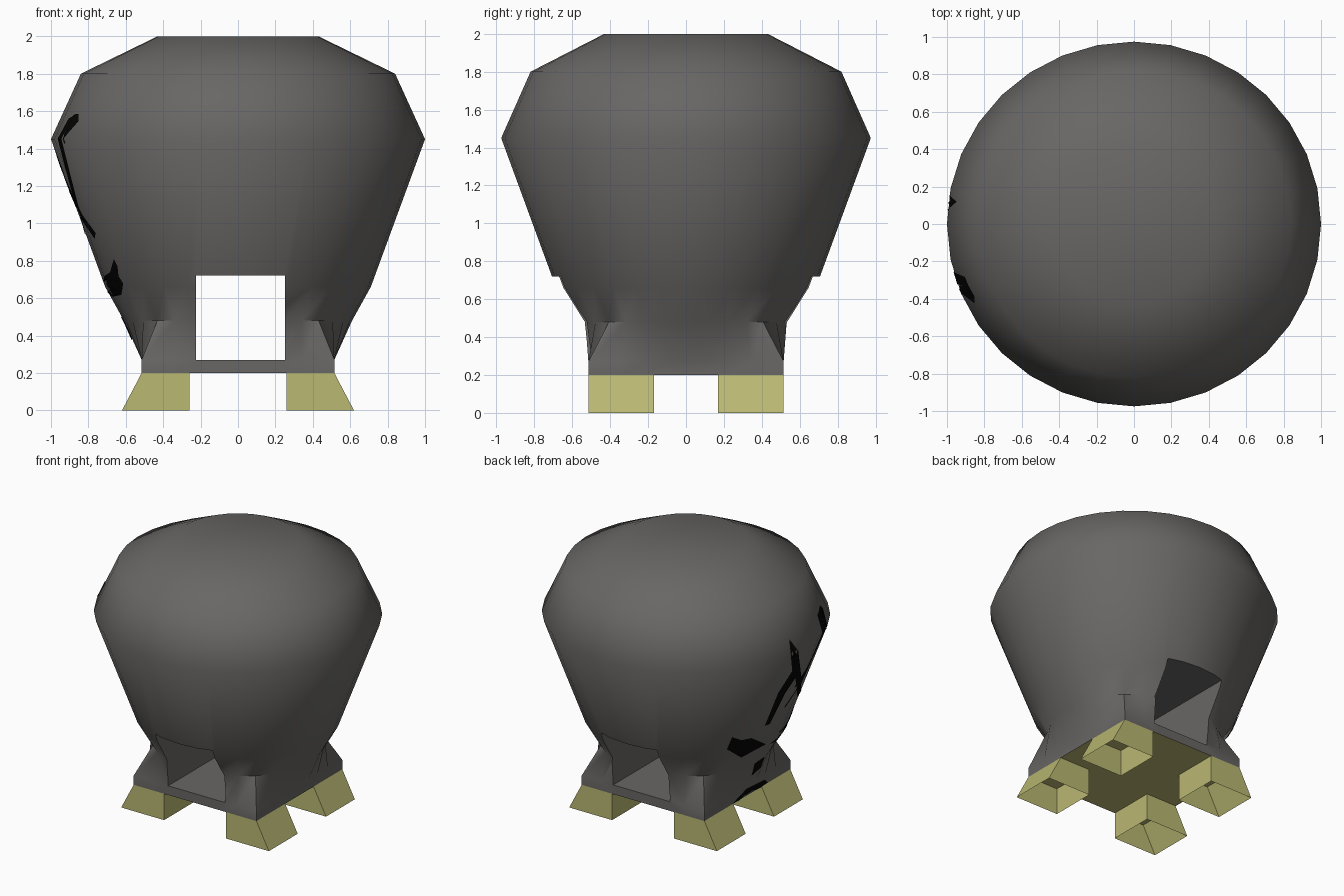
import bpy, bmesh, math
from mathutils import Vector
from mathutils.bvhtree import BVHTree

if "Cube" in bpy.data.objects:
    bpy.data.objects.remove(bpy.data.objects["Cube"])


def material(name, rgb):
    m = bpy.data.materials.new(name)
    m.diffuse_color = (*rgb, 1)
    m.use_nodes = True
    m.node_tree.nodes["Principled BSDF"].inputs["Base Color"].default_value = m.diffuse_color
    return m


GREY = material("warm dark grey", (0.14, 0.135, 0.13))
OLIVE = material("pale olive", (0.49, 0.48, 0.17))
BLACK = material("black paint", (0.001, 0.001, 0.001))


def add_object(name, bm, *mats):
    me = bpy.data.meshes.new(name)
    bm.to_mesh(me)
    bm.free()
    for m in mats:
        me.materials.append(m)
    ob = bpy.data.objects.new(name, me)
    bpy.context.collection.objects.link(ob)
    return ob


# Body: loft from a square base to a round bulb
SEG = 32
RINGS = [  # z, half width x, half depth y, square?
    (0.20, 0.515, 0.515, True), (0.27, 0.515, 0.515, True),
    (0.48, 0.61, 0.575, False), (0.66, 0.71, 0.685, False),
    (1.45, 1.0, 0.975, False), (1.80, 0.84, 0.82, False),
    (2.0, 0.43, 0.43, False)]
bm = bmesh.new()
loops = []
for z, rx, ry, square in RINGS:
    ring = []
    for i in range(SEG):
        a = 2 * math.pi * i / SEG
        c, s = math.cos(a), math.sin(a)
        k = 1 / max(abs(c), abs(s)) if square else 1
        ring.append(bm.verts.new((rx * c * k, ry * s * k, z)))
    loops.append(ring)
for lo, hi in zip(loops, loops[1:]):
    for i in range(SEG):
        j = (i + 1) % SEG
        bm.faces.new((lo[i], lo[j], hi[j], hi[i]))
bm.faces.new(loops[-1])
underside = bm.faces.new(list(reversed(loops[0])))
underside.material_index = 1
body = add_object("body", bm, GREY, OLIVE)

# Tunnel opening from front to back
bm = bmesh.new()
bmesh.ops.create_cube(bm, size=1)
for v in bm.verts:
    v.co = (v.co.x * 0.475 + 0.0125, v.co.y * 3, v.co.z * 0.45 + 0.495)
cutter = add_object("tunnel_cutter", bm, GREY)
cutter.hide_render = True
mod = body.modifiers.new("tunnel", 'BOOLEAN')
mod.operation = 'DIFFERENCE'
mod.solver = 'EXACT'
mod.object = cutter
bpy.context.view_layer.objects.active = body
body.select_set(True)
bpy.ops.object.modifier_apply(modifier=mod.name)
bpy.data.objects.remove(cutter)
bpy.ops.object.shade_smooth_by_angle(angle=math.radians(52))

# Feet: open four-sided sleeves, flared outwards
for sx in (-1, 1):
    for sy in (-1, 1):
        bm = bmesh.new()
        rows = []
        for z, outer in ((0, 0.62), (0.2, 0.515)):
            rows.append([bm.verts.new((sx * x, sy * y, z)) for x, y in
                         ((0.26, 0.17), (outer, 0.17), (outer, 0.515), (0.26, 0.515))])
        for i in range(4):
            j = (i + 1) % 4
            f = bm.faces.new((rows[0][i], rows[0][j], rows[1][j], rows[1][i]))
            if sx * sy < 0:
                f.normal_flip()
        add_object("foot", bm, OLIVE)

# Painted marks on the left side, projected on to the body
bm = bmesh.new()
bm.from_mesh(body.data)
tree = BVHTree.FromBMesh(bm)
bm.free()


def paint(name, points, origin, right, up, look):
    bm = bmesh.new()
    bm.faces.new([bm.verts.new((u, v, 0)) for u, v in points])
    bmesh.ops.triangulate(bm, faces=bm.faces[:])
    bmesh.ops.subdivide_edges(bm, edges=bm.edges[:], cuts=3, use_grid_fill=True)
    missed = []
    for v in bm.verts:
        start = origin + right * v.co.x + up * v.co.y - look * 5
        hit, normal, _, _ = tree.ray_cast(start, look)
        if hit is None:
            missed.append(v)
        else:
            v.co = hit + normal * 0.005
    bmesh.ops.delete(bm, geom=missed, context='VERTS')
    add_object(name, bm, BLACK)


az, el = math.radians(35), math.radians(25)
flat = Vector((math.sin(az), -math.cos(az), 0))
look = flat * math.cos(el) - Vector((0, 0, math.sin(el)))
up = flat * math.sin(el) + Vector((0, 0, math.cos(el)))
right = Vector((-math.cos(az), -math.sin(az), 0))
SIDE_MARKS = [
    [(787, 642), (796, 654), (800, 690), (795, 699), (793, 680),
     (783, 695), (768, 725), (763, 727), (776, 695), (790, 673)],
    [(731, 738), (740, 741), (750, 739), (764, 745), (751, 752), (740, 758), (726, 750)],
    [(763, 757), (759, 768), (750, 776), (753, 764)],
    [(763, 780), (745, 789), (731, 804), (746, 796), (766, 783)],
    [(817, 609), (820, 612), (824, 628), (823, 633), (816, 614)]]
for mark in SIDE_MARKS:
    pts = [((x - 686) / 143, (803.6 - y) / 143) for x, y in mark]
    paint("side_mark", pts, Vector(), right, up, look)

FRONT_MARKS = [
    [(-0.66, 0.81), (-0.64, 0.77), (-0.635, 0.72), (-0.61, 0.68), (-0.62, 0.62),
     (-0.67, 0.61), (-0.72, 0.66), (-0.71, 0.72), (-0.68, 0.74)],
    [(-0.88, 1.57), (-0.94, 1.45), (-0.81, 0.94), (-0.83, 0.97), (-0.96, 1.45), (-0.90, 1.56)]]
for mark in FRONT_MARKS:
    paint("front_mark", mark, Vector(), Vector((1, 0, 0)), Vector((0, 0, 1)), Vector((0, 1, 0)))
